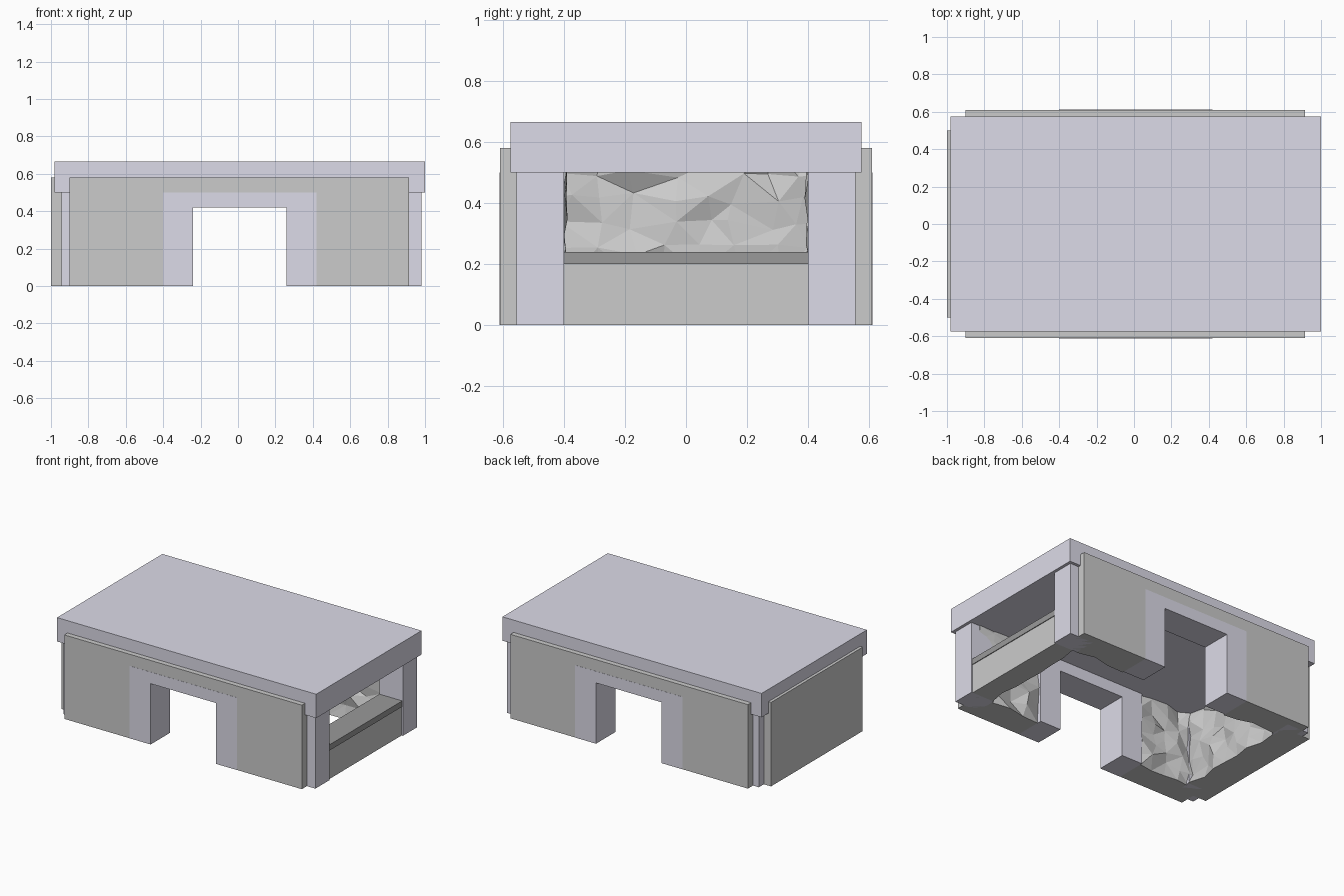
import bpy, bmesh, random
from mathutils import Vector

if "Cube" in bpy.data.objects:
    bpy.data.objects.remove(bpy.data.objects["Cube"])

random.seed(4)


def material(name, rgb):
    m = bpy.data.materials.new(name)
    m.diffuse_color = (*rgb, 1)
    m.use_nodes = True
    m.node_tree.nodes["Principled BSDF"].inputs["Base Color"].default_value = m.diffuse_color
    return m


CONCRETE = material("concrete", (0.72, 0.71, 0.81))
STONE = material("stone", (0.6, 0.6, 0.6))
DARK = material("dark_stone", (0.32, 0.32, 0.32))


def finish(name, bm, mat):
    bmesh.ops.recalc_face_normals(bm, faces=bm.faces[:])
    me = bpy.data.meshes.new(name)
    bm.to_mesh(me)
    bm.free()
    me.materials.append(mat)
    ob = bpy.data.objects.new(name, me)
    bpy.context.collection.objects.link(ob)
    return ob


def box(name, lo, hi, mat):
    bm = bmesh.new()
    bmesh.ops.create_cube(bm, size=1)
    lo, hi = Vector(lo), Vector(hi)
    for v in bm.verts:
        v.co = (lo + hi) / 2 + v.co * (hi - lo)
    return finish(name, bm, mat)


def rough_wall(name, axis, u0, u1, z1, inner, outer, rough=0.022):
    """Wall with a flat outer face and a faceted, chipped inner face."""
    nu, nz = max(2, round((u1 - u0) / 0.11)), max(2, round(z1 / 0.08))
    bm = bmesh.new()
    bmesh.ops.create_grid(bm, x_segments=nu, y_segments=nz, size=0.5)
    front = bm.verts[:]
    ext = bmesh.ops.extrude_face_region(bm, geom=bm.faces[:], use_keep_orig=True)
    back = {e for e in ext["geom"] if isinstance(e, bmesh.types.BMVert)}
    for v in bm.verts:
        u, z = u0 + (v.co.x + 0.5) * (u1 - u0), (v.co.y + 0.5) * z1
        w = outer
        if v not in back:
            w = inner + random.uniform(-rough, rough)
            if abs(v.co.x) < 0.49 and abs(v.co.y) < 0.49:
                u += random.uniform(-0.03, 0.03)
                z += random.uniform(-0.02, 0.02)
        v.co = (u, w, z) if axis == "y" else (w, u, z)
    bmesh.ops.triangulate(bm, faces=bm.faces[:])
    bmesh.ops.dissolve_limit(bm, angle_limit=0.01, verts=bm.verts[:], edges=bm.edges[:])
    return finish(name, bm, STONE)


def door_frame(name, y0, y1):
    profile = [(-0.40, 0), (-0.24, 0), (-0.24, 0.42), (0.26, 0.42),
               (0.26, 0), (0.42, 0), (0.42, 0.50), (-0.40, 0.50)]
    bm = bmesh.new()
    face = bm.faces.new([bm.verts.new((x, y0, z)) for x, z in profile])
    ext = bmesh.ops.extrude_face_region(bm, geom=[face], use_keep_orig=True)
    for v in ext["geom"]:
        if isinstance(v, bmesh.types.BMVert):
            v.co.y = y1
    return finish(name, bm, CONCRETE)


# Roof slab
box("roof_slab", (-0.98, -0.575, 0.50), (1.0, 0.575, 0.665), CONCRETE)

# Front and back: stone panels, doorway frame, strip above, corner columns
for side, s in (("front", -1), ("back", 1)):
    rough_wall(side + "_left_panel", "y", -0.90, -0.40, 0.58, s * 0.41, s * 0.61)
    rough_wall(side + "_right_panel", "y", 0.42, 0.915, 0.58, s * 0.41, s * 0.61)
    door_frame(side + "_door_frame", s * 0.40, s * 0.611)
    ya, yb = sorted((s * 0.42, s * 0.61))
    box(side + "_lintel_strip", (-0.40, ya, 0.50), (0.42, yb, 0.58), STONE)
    ya, yb = sorted((s * 0.40, s * 0.555))
    box(side + "_right_column", (0.80, ya, 0), (0.98, yb, 0.50), CONCRETE)
    box(side + "_left_column", (-0.945, ya, 0), (-0.78, yb, 0.50), CONCRETE)

# Closed left wall
rough_wall("left_wall", "x", -0.50, 0.50, 0.58, -0.79, -1.0)

# Low right wall with a sill under the long opening
rough_wall("right_low_wall", "x", -0.40, 0.40, 0.20, 0.82, 0.97, 0.015)
box("window_sill", (0.80, -0.40, 0.20), (0.975, 0.40, 0.24), DARK)
